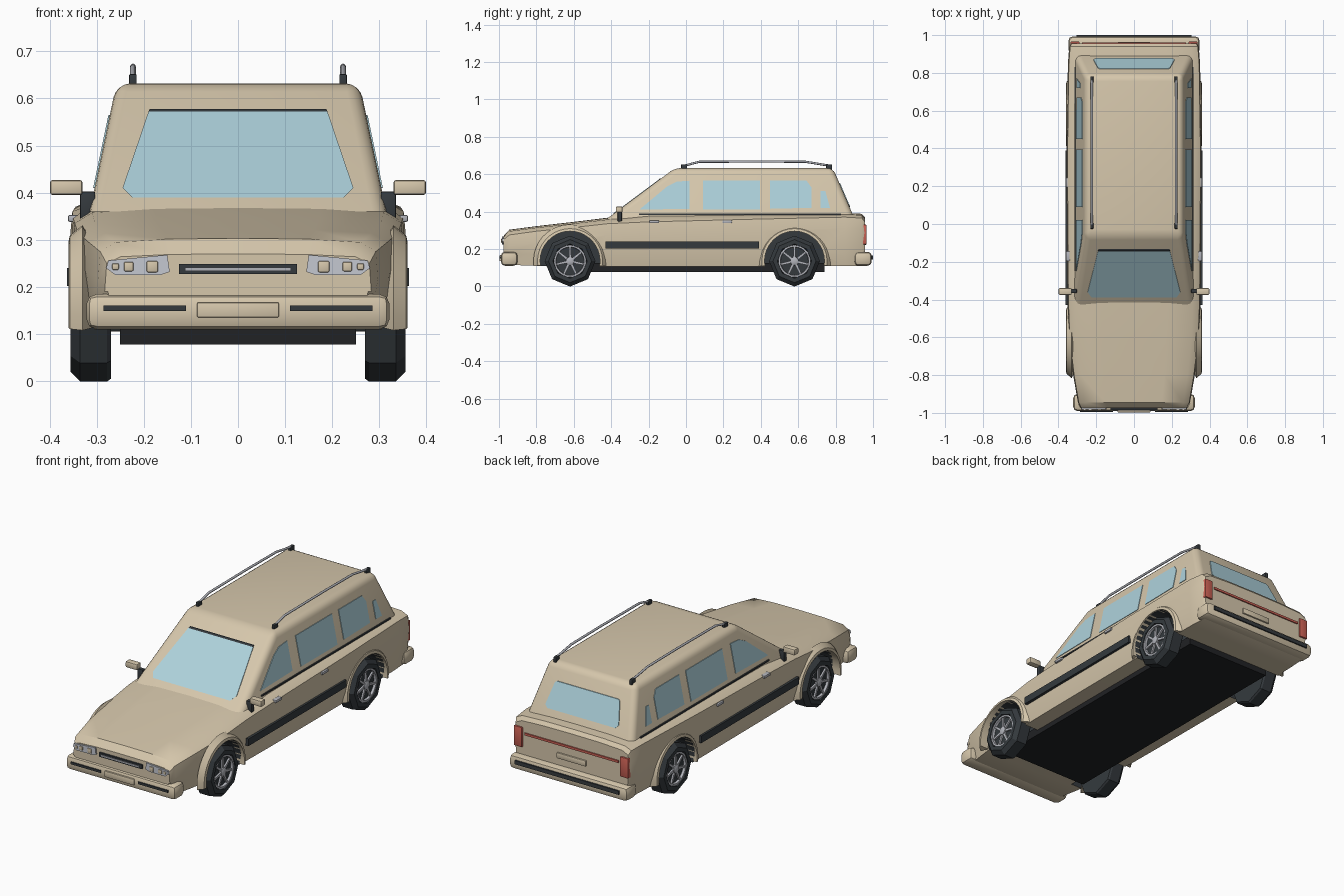
import bpy, bmesh
from math import sin, cos, pi, radians

if "Cube" in bpy.data.objects:
    bpy.data.objects.remove(bpy.data.objects["Cube"])


def material(name, r, g, b):
    m = bpy.data.materials.new(name)
    m.use_nodes = True
    m.diffuse_color = (r, g, b, 1)
    m.node_tree.nodes["Principled BSDF"].inputs["Base Color"].default_value = (r, g, b, 1)
    return m


paint = material("beige paint", 0.67, 0.57, 0.41)
glass = material("pale blue glass", 0.42, 0.64, 0.71)
dark = material("charcoal rubber", 0.035, 0.042, 0.048)
under = material("underbody black", 0.015, 0.016, 0.018)
silver = material("silver metal", 0.45, 0.46, 0.50)
lamp = material("lamp grey", 0.56, 0.58, 0.64)
red = material("tail light red", 0.60, 0.12, 0.09)


def finish(name, mat, bm, mirror=False, angle=35):
    bmesh.ops.recalc_face_normals(bm, faces=bm.faces)
    me = bpy.data.meshes.new(name)
    bm.to_mesh(me)
    bm.free()
    me.materials.append(mat)
    ob = bpy.data.objects.new(name, me)
    bpy.context.collection.objects.link(ob)
    if mirror:
        ob.modifiers.new("Mirror", "MIRROR")
    smooth(ob, angle)
    return ob


def smooth(ob, angle=35):
    bpy.ops.object.select_all(action="DESELECT")
    ob.select_set(True)
    bpy.context.view_layer.objects.active = ob
    bpy.ops.object.shade_smooth_by_angle(angle=radians(angle))


def loft(name, mat, rings, mirror=False, angle=35):
    """Skin closed rings of points and cap both ends."""
    bm = bmesh.new()
    rows = [[bm.verts.new(p) for p in ring] for ring in rings]
    n = len(rows[0])
    for a, b in zip(rows, rows[1:]):
        for i in range(n):
            bm.faces.new((a[i], a[(i + 1) % n], b[(i + 1) % n], b[i]))
    bm.faces.new(rows[0])
    bm.faces.new(rows[-1])
    return finish(name, mat, bm, mirror, angle)


def slab(name, mat, pts, offset, mirror=False, bevel=0.0, segs=2):
    """Extrude a polygon along an offset."""
    bm = bmesh.new()
    a = [bm.verts.new(p) for p in pts]
    b = [bm.verts.new([c + d for c, d in zip(p, offset)]) for p in pts]
    bm.faces.new(a)
    bm.faces.new(b)
    for i in range(len(a)):
        j = (i + 1) % len(a)
        bm.faces.new((a[i], a[j], b[j], b[i]))
    if bevel:
        bmesh.ops.bevel(bm, geom=bm.edges[:], offset=bevel, segments=segs,
                        profile=0.5, affect="EDGES")
    return finish(name, mat, bm, mirror)


def box(name, mat, x, y, z, mirror=False, bevel=0.0):
    base = [(x[0], y[0], z[0]), (x[1], y[0], z[0]), (x[1], y[1], z[0]), (x[0], y[1], z[0])]
    return slab(name, mat, base, (0, 0, z[1] - z[0]), mirror, bevel)


def wheel_ring(x, r, cy, n):
    return [(x, cy + r * sin(2 * pi * i / n), AXLE_Z + r * cos(2 * pi * i / n)) for i in range(n)]


AXLE_Z = 0.135
AXLES = {"front": -0.62, "rear": 0.58}

# Lower body: y, half width, crown height, shoulder height, bottom height
stations = [
    (-0.975, 0.283, 0.270, 0.250, 0.13), (-0.945, 0.297, 0.303, 0.275, 0.115),
    (-0.80, 0.322, 0.322, 0.295, 0.11), (-0.60, 0.345, 0.345, 0.315, 0.11),
    (-0.42, 0.352, 0.367, 0.335, 0.105), (-0.20, 0.355, 0.388, 0.345, 0.105),
    (0.40, 0.357, 0.390, 0.360, 0.105), (0.85, 0.350, 0.392, 0.370, 0.11),
    (0.94, 0.343, 0.388, 0.365, 0.11), (0.956, 0.335, 0.370, 0.345, 0.12)]


def section(y, w, top, sh, bot):
    rise = top - sh
    half = [(0.94 * w, bot), (0.975 * w, bot + 0.06), (w, sh - 0.06), (0.985 * w, sh),
            (0.88 * w, sh + 0.7 * rise), (0.5 * w, sh + 0.95 * rise)]
    right = [(x, y, z) for x, z in half]
    left = [(-x, y, z) for x, z in reversed(half)]
    return [(0, y, bot)] + right + [(0, y, top)] + left


body = loft("lower_body", paint, [section(*s) for s in stations])
body.data.materials.append(dark)

# Wheel wells cut with dark linings
for cy in AXLES.values():
    for s in (1, -1):
        cutter = loft("well_cutter", paint, [wheel_ring(s * x, 0.16, cy, 32) for x in (0.24, 0.45)])
        cutter.data.materials.append(dark)
        for p in cutter.data.polygons:
            p.material_index = 1
        cutter.hide_render = True
        mod = body.modifiers.new("Well", "BOOLEAN")
        mod.operation, mod.solver, mod.object = "DIFFERENCE", "EXACT", cutter
        bpy.context.view_layer.objects.active = body
        bpy.ops.object.modifier_apply(modifier=mod.name)
        bpy.data.objects.remove(cutter)
smooth(body)

# Cabin: flat sloping sides with rounded corners
Z0, Z1 = 0.36, 0.632


def slope(a, b):
    return lambda z: a + (b - a) * (z - Z0) / (Z1 - Z0)


side_x, front_y, rear_y = slope(0.315, 0.258), slope(-0.425, -0.06), slope(0.902, 0.786)
bm = bmesh.new()
low, high = [[bm.verts.new((sx * side_x(z), fy(z), z))
              for sx, fy in ((-1, front_y), (1, front_y), (1, rear_y), (-1, rear_y))]
             for z in (Z0, Z1)]
bm.faces.new(low)
bm.faces.new(high)
for i in range(4):
    j = (i + 1) % 4
    bm.faces.new((low[i], low[j], high[j], high[i]))
edges = [e for e in bm.edges if e.verts[0].co.z + e.verts[1].co.z > 2 * Z0 + 0.01]
bmesh.ops.bevel(bm, geom=edges, offset=0.03, segments=4, profile=0.5, affect="EDGES")
finish("cabin", paint, bm)

# Side windows
windows = {
    "front_door_window": [(-0.25, 0.41), (0.02, 0.415), (0.02, 0.565), (-0.05, 0.56), (-0.10, 0.535)],
    "rear_door_window": [(0.09, 0.41), (0.395, 0.41), (0.395, 0.565), (0.09, 0.565)],
    "cargo_window": [(0.45, 0.415), (0.67, 0.42), (0.67, 0.53), (0.645, 0.565), (0.45, 0.565)],
    "quarter_window": [(0.72, 0.42), (0.77, 0.42), (0.745, 0.51), (0.72, 0.51)]}
for name, pts in windows.items():
    slab(name, glass, [(side_x(z) + 0.003, y, z) for y, z in pts], (-0.008, 0, 0), True)


# Windscreen and tailgate glass
def end_glass(name, mat, fy, out, half):
    pts = half + [(-x, z) for x, z in reversed(half)]
    slab(name, mat, [(x, fy(z) + out, z) for x, z in pts], (0, -2 * out, 0))


end_glass("windscreen", glass, front_y, -0.004, [(0.225, 0.39), (0.245, 0.41), (0.19, 0.572)])
end_glass("windscreen_seal", dark, front_y, -0.005, [(0.19, 0.572), (0.187, 0.578)])
end_glass("tailgate_glass", glass, rear_y, 0.004, [(0.20, 0.425), (0.215, 0.44), (0.19, 0.545), (0.18, 0.552)])

# Side trim, handles and mirrors
box("belt_line", dark, (0.30, 0.316), (-0.25, 0.83), (0.382, 0.389), True)
box("door_moulding", dark, (0.335, 0.363), (-0.43, 0.39), (0.202, 0.24), True)
for name, y in (("front_handle", -0.17), ("rear_handle", 0.22)):
    box(name, silver, (0.33, 0.361), (y - 0.026, y + 0.026), (0.338, 0.353), True, 0.004)
box("mirror_stalk", dark, (0.303, 0.335), (-0.365, -0.343), (0.34, 0.402), True, 0.003)
box("mirror_housing", paint, (0.33, 0.399), (-0.375, -0.34), (0.395, 0.427), True, 0.006)

# Roof rails
path = [(-0.01, 0.645), (0.07, 0.666), (0.40, 0.668), (0.64, 0.666), (0.77, 0.645)]
loft("roof_rail", silver, [[(0.223 + 0.006 * cos(k * pi / 4), y, z + 0.006 * sin(k * pi / 4))
                            for k in range(8)] for y, z in path], True, 50)
for name, y in (("front_rail_foot", -0.01), ("rear_rail_foot", 0.765)):
    box(name, dark, (0.215, 0.231), (y - 0.016, y + 0.016), (0.62, 0.652), True, 0.003)

# Nose: headlights and grille
slab("headlight", lamp, [(x, -0.983, z) for x, z in
     ((0.145, 0.232), (0.165, 0.225), (0.26, 0.225), (0.28, 0.24), (0.275, 0.256), (0.15, 0.268))],
     (0, 0.03, 0), True)
for i, (x, r) in enumerate(((0.182, 0.012), (0.232, 0.010), (0.26, 0.007))):
    box(f"headlight_bulb_{i + 1}", paint, (x - r, x + r), (-0.988, -0.97), (0.243 - r, 0.243 + r), True, 0.003)
box("grille", dark, (-0.125, 0.125), (-0.984, -0.96), (0.227, 0.249))
box("grille_bar", silver, (-0.112, 0.112), (-0.988, -0.97), (0.234, 0.241))

# Bumpers, rubbing strips and number plates
box("front_bumper", paint, (-0.322, 0.322), (-0.99, -0.90), (0.11, 0.185), bevel=0.022)
box("front_bumper_strip", dark, (0.11, 0.285), (-0.996, -0.97), (0.149, 0.161), True)
box("front_plate", paint, (-0.087, 0.087), (-0.997, -0.97), (0.135, 0.167), bevel=0.003)
box("rear_bumper", paint, (-0.347, 0.347), (0.90, 0.993), (0.11, 0.185), bevel=0.022)
box("rear_bumper_strip", dark, (-0.305, 0.305), (0.97, 1.0), (0.145, 0.165))
box("rear_plate", paint, (-0.085, 0.085), (0.94, 0.964), (0.222, 0.252), bevel=0.003)

# Tail lights
box("tail_light", red, (0.288, 0.336), (0.935, 0.965), (0.225, 0.33), True, 0.003)
box("tail_light_strip", red, (-0.275, 0.275), (0.94, 0.962), (0.292, 0.304))

# Underbody
box("underbody", under, (-0.25, 0.25), (-0.70, 0.74), (0.078, 0.125))

# Wheels and flared arches
for end, cy in AXLES.items():
    tyre = [(0.27, 0.08), (0.27, 0.13), (0.278, 0.136), (0.335, 0.136),
            (0.356, 0.115), (0.356, 0.092), (0.335, 0.086)]
    loft(end + "_tyre", dark, [wheel_ring(x, r, cy, 8) for x, r in tyre], True, 20)
    rim = [(0.334, 0.086), (0.352, 0.086), (0.352, 0.076), (0.337, 0.074)]
    loft(end + "_rim_disc", dark, [wheel_ring(x, 0.08, cy, 24) for x in (0.33, 0.339)], True)
    bm = bmesh.new()
    rings = [[bm.verts.new(p) for p in wheel_ring(x, r, cy, 24)] for x, r in rim]
    for a, b in zip(rings, rings[1:]):
        for i in range(24):
            j = (i + 1) % 24
            bm.faces.new((a[i], a[j], b[j], b[i]))
    finish(end + "_rim", silver, bm, True)
    loft(end + "_hub", silver, [wheel_ring(x, r, cy, 12) for x, r in ((0.335, 0.024), (0.351, 0.022), (0.355, 0.014))], True)
    for k in range(7):
        t = 2 * pi * k / 7
        corners = [(0.015, -0.007), (0.08, -0.005), (0.08, 0.005), (0.015, 0.007)]
        slab(f"{end}_spoke_{k + 1}", silver,
             [(0.336, cy + u * sin(t) + v * cos(t), AXLE_Z + u * cos(t) - v * sin(t)) for u, v in corners],
             (0.012, 0, 0), True)
    lip = [(0.31, 0.16), (0.36, 0.16), (0.357, 0.174), (0.33, 0.196)]
    angles = [radians(-8 + 196 * i / 20) for i in range(21)]
    loft(end + "_arch", paint, [[(x, cy + r * cos(a), AXLE_Z + r * sin(a)) for x, r in lip] for a in angles], True)
